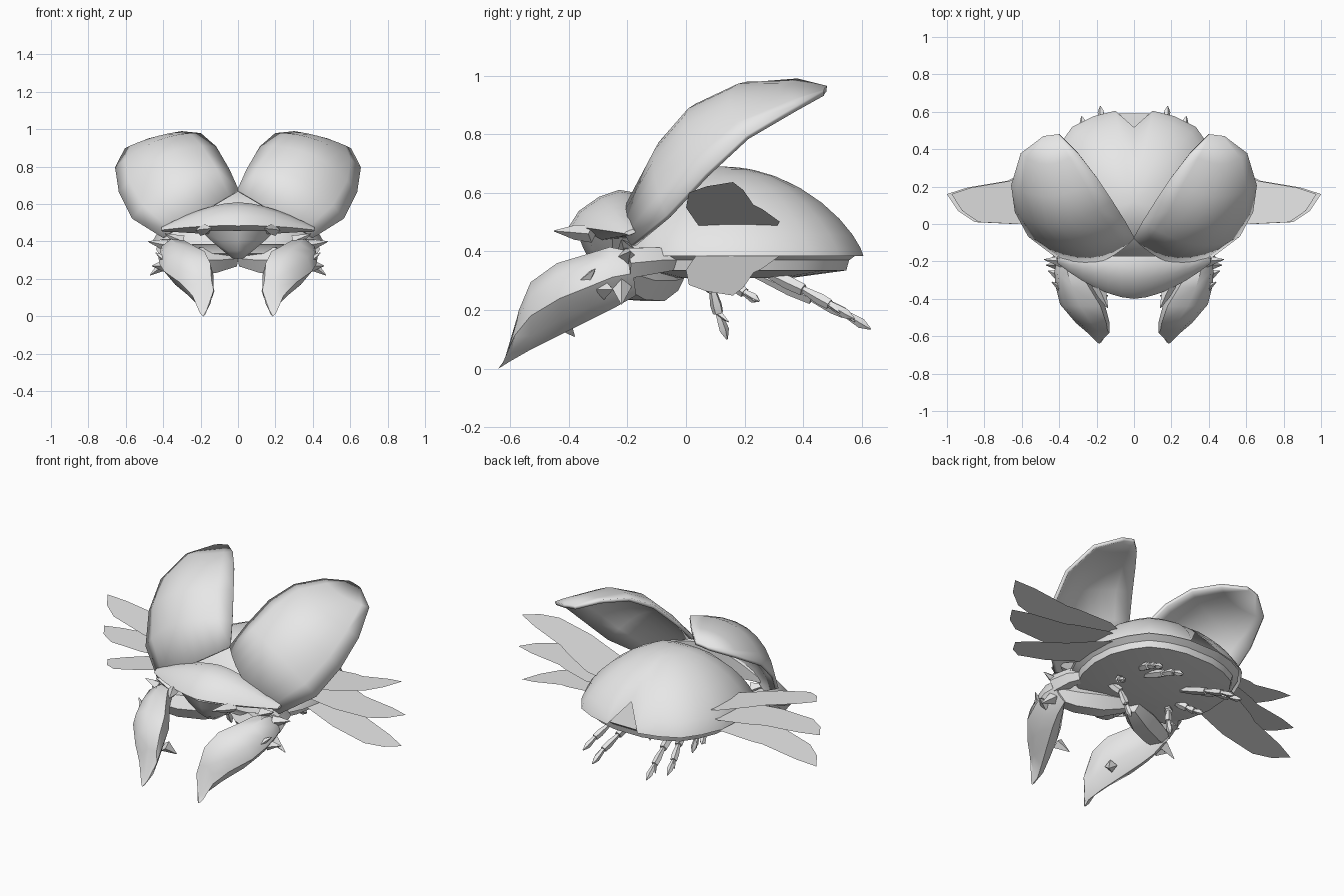
import bpy, bmesh, math
from mathutils import Vector

if "Cube" in bpy.data.objects:
    bpy.data.objects.remove(bpy.data.objects["Cube"])

shell_grey = bpy.data.materials.new("shell_grey")
shell_grey.diffuse_color = (0.8, 0.8, 0.8, 1)
shell_grey.use_nodes = True
shell_grey.node_tree.nodes["Principled BSDF"].inputs["Base Color"].default_value = shell_grey.diffuse_color


def make(name, verts, faces, angle=40, recalc=True):
    me = bpy.data.meshes.new(name)
    me.from_pydata([tuple(v) for v in verts], [], faces)
    bm = bmesh.new()
    bm.from_mesh(me)
    bmesh.ops.remove_doubles(bm, verts=bm.verts, dist=0.0005)
    if recalc:
        bmesh.ops.recalc_face_normals(bm, faces=bm.faces)
    bm.to_mesh(me)
    bm.free()
    me.materials.append(shell_grey)
    ob = bpy.data.objects.new(name, me)
    bpy.context.collection.objects.link(ob)
    bpy.ops.object.select_all(action='DESELECT')
    ob.select_set(True)
    bpy.context.view_layer.objects.active = ob
    bpy.ops.object.shade_smooth_by_angle(angle=math.radians(angle))
    return ob


def mirror(ob):
    ob.modifiers.new("mirror", 'MIRROR').use_mirror_merge = False
    return ob


def loft(name, rings, closed=True, angle=40):
    n = len(rings[0])
    faces = []
    for i in range(len(rings) - 1):
        for j in range(n if closed else n - 1):
            k = (j + 1) % n
            faces.append((i*n + j, i*n + k, (i+1)*n + k, (i+1)*n + j))
    if closed:
        faces += [tuple(range(n)), tuple(range((len(rings)-1)*n, len(rings)*n))]
    return make(name, [v for r in rings for v in r], faces, angle)


def limb(name, path, radii, sides=6, squash=1.0):
    """Tapered tube along a path, mirrored to both sides."""
    pts = [Vector(p) for p in path]
    rings = []
    for i, p in enumerate(pts):
        d = (pts[min(i+1, len(pts)-1)] - pts[max(i-1, 0)]).normalized()
        a = d.cross(Vector((0, 0, 1))).normalized()
        b = a.cross(d)
        rings.append([p + radii[i]*(a*math.cos(t)*squash + b*math.sin(t))
                      for t in (2*math.pi*j/sides for j in range(sides))])
    return mirror(loft(name, rings))


# Domed back with a slit at the tail
half = [(0, -.22), (.2, -.21), (.36, -.14), (.43, 0), (.46, .15), (.45, .3),
        (.40, .42), (.33, .52), (.22, .575), (.1, .605), (0, .6)]
cy, base, top = .12, .385, .69
verts, steps = [], 8
for i, (x, y) in enumerate(half):
    limit = .62 if i == len(half) - 1 else 1
    for s in range(steps + 1):
        t = math.pi/2 * limit * s/steps
        f, c = math.sin(t), max(math.cos(t), 0)
        verts.append((x*f, cy + (y - cy)*f, base + (top - base)*c**1.5))
n = steps + 1
faces = [(i*n+s, i*n+s+1, (i+1)*n+s+1, (i+1)*n+s)
         for i in range(len(half)-1) for s in range(steps)]
dome = make("domed_back", verts, faces, 50)
m = dome.modifiers.new("mirror", 'MIRROR')
m.merge_threshold = 0.001

# Belly plate below the dome
outline = half[:-1] + [(-x, y) for x, y in reversed(half[1:-1])]
rings = [[(x*k, cy + (y - cy)*k, z) for x, y in outline]
         for k, z in ((.97, .395), (.9, .37), (.88, .335), (.5, .31))]
loft("belly", rings, angle=35)

# Raised wing cases: inner edge, ridge and outer edge at each station
stations = [((0, -.07, .67), (.2, -.2, .55), (.40, -.18, .42)),
            ((.05, .02, .78), (.32, -.10, .74), (.56, -.06, .52)),
            ((.12, .13, .90), (.40, 0, .855), (.63, .07, .66)),
            ((.20, .25, .97), (.43, .15, .93), (.65, .21, .79)),
            ((.30, .38, .98), (.46, .32, .945), (.60, .38, .89)),
            ((.40, .48, .955), (.44, .475, .95), (.48, .47, .94))]
rings = []
for a, r, b in stations:
    a, r, b = Vector(a), Vector(r), Vector(b)
    rings.append([a*(1-u)*(1-2*u) + r*4*u*(1-u) + b*u*(2*u-1)
                  for u in (j/8 for j in range(9))])
case = loft("wing_case", rings, closed=False, angle=50)
sol = case.modifiers.new("thickness", 'SOLIDIFY')
sol.thickness, sol.offset = .02, 0
mirror(case)

# Flat hind wings: three blades fanned on each side
blade = [(0, .08), (.23, .035), (.44, 0), (.65, .01), (.74, .07), (.8, .16),
         (.69, .195), (.48, .23), (.42, .26), (.24, .32), (0, .28)]
for tilt in (-14, 0, 14):
    c, s = math.cos(math.radians(tilt)), math.sin(math.radians(tilt))
    mirror(make("hind_wing", [(.2 + d*c, y, .443 + d*s) for d, y in blade],
                [tuple(range(len(blade)))], recalc=False))

# Crescent neck shield
rings = []
for i in range(13):
    x = -.41 + .82*i/12
    k = abs(x)/.41
    f, b = -.40 + .19*k**1.7, -.17
    zt, zb = .61 - .135*k**1.7, .43 + .025*k
    rings.append([(x, f, zb + (zt-zb)*.3), (x, f + (b-f)*.15, zb + (zt-zb)*.6),
                  (x, f + (b-f)*.45, zb + (zt-zb)*.87), (x, f + (b-f)*.75, zt),
                  (x, b, zt - .01), (x, b, zb + .01), (x, f + (b-f)*.4, zb)])
loft("neck_shield", rings)

# Head, tapering to the chin
loft("head", [[(w*math.cos(t), y + d*math.sin(t), z) for t in
               (math.pi/4*j for j in range(8))]
              for w, d, y, z in ((.2, .12, -.25, .46), (.15, .1, -.25, .41),
                                 (.08, .08, -.24, .35), (.03, .04, -.22, .31))])
limb("mouth_spike", [(.2, -.32, .46), (.17, -.38, .465), (.14, -.45, .47)],
     [.03, .025, .002], 4)

# Broad front claws: x range and z range at each y
claw = [(-.17, .30, .41, .25, .40), (-.24, .27, .425, .21, .415),
        (-.32, .22, .42, .17, .39), (-.42, .155, .395, .12, .36),
        (-.53, .13, .31, .065, .295), (-.60, .13, .245, .025, .2),
        (-.64, .17, .205, 0, .04)]
section = [(.45, 0), (.75, .2), (1, .5), (.9, .8), (.55, 1), (.1, .95),
           (0, .65), (.15, .25)]
rings = [[(x0 + (x1-x0)*u, y - .02*v*(y > -.5) + .03*v*(y < -.55), z0 + (z1-z0)*v)
          for u, v in section] for y, x0, x1, z0, z1 in claw]
mirror(loft("front_claw", rings))

# Arms joining the claws to the chest
limb("upper_arm", [(.02, -.05, .31), (.14, -.11, .30), (.27, -.17, .30),
                   (.36, -.22, .32)], [.05, .08, .075, .06], 6)
limb("shoulder", [(.3, .0, .37), (.36, -.1, .37), (.38, -.2, .36)],
     [.03, .05, .06], 6)

# Spikes on the claws
for a, b in (((.38, -.2, .38), (.48, -.19, .40)), ((.39, -.22, .28), (.47, -.22, .22)),
             ((.39, -.28, .27), (.46, -.25, .27)), ((.36, -.36, .28), (.44, -.31, .34)),
             ((.19, -.42, .16), (.14, -.38, .11)), ((.3, -.2, .4), (.39, -.22, .44))):
    limb("claw_spike", [a, b], [.035, .002], 4)

# Walking legs, each joint flaring before the next
legs = [[(.22, .02, .35), (.17, .09, .27), (.15, .11, .19), (.14, .14, .10)],
        [(.18, .10, .34), (.24, .16, .29), (.26, .20, .26), (.28, .25, .23)],
        [(.12, .22, .33), (.15, .43, .24), (.17, .54, .19), (.18, .63, .135)],
        [(.18, .25, .34), (.23, .40, .27), (.26, .49, .22), (.28, .575, .17)]]
for leg in legs:
    for i, (a, b) in enumerate(zip(leg, leg[1:])):
        a, b = Vector(a), Vector(b)
        end = .003 if i == 2 else .022 - .003*i
        limb("leg_segment", [a, a.lerp(b, .65), b], [.012, .024 - .003*i, end], 5)
# Small side claws on the feet
for leg in legs:
    p = Vector(leg[2])
    limb("foot_hook", [p, p + Vector((.03, .035, -.03))], [.014, .002], 4)
